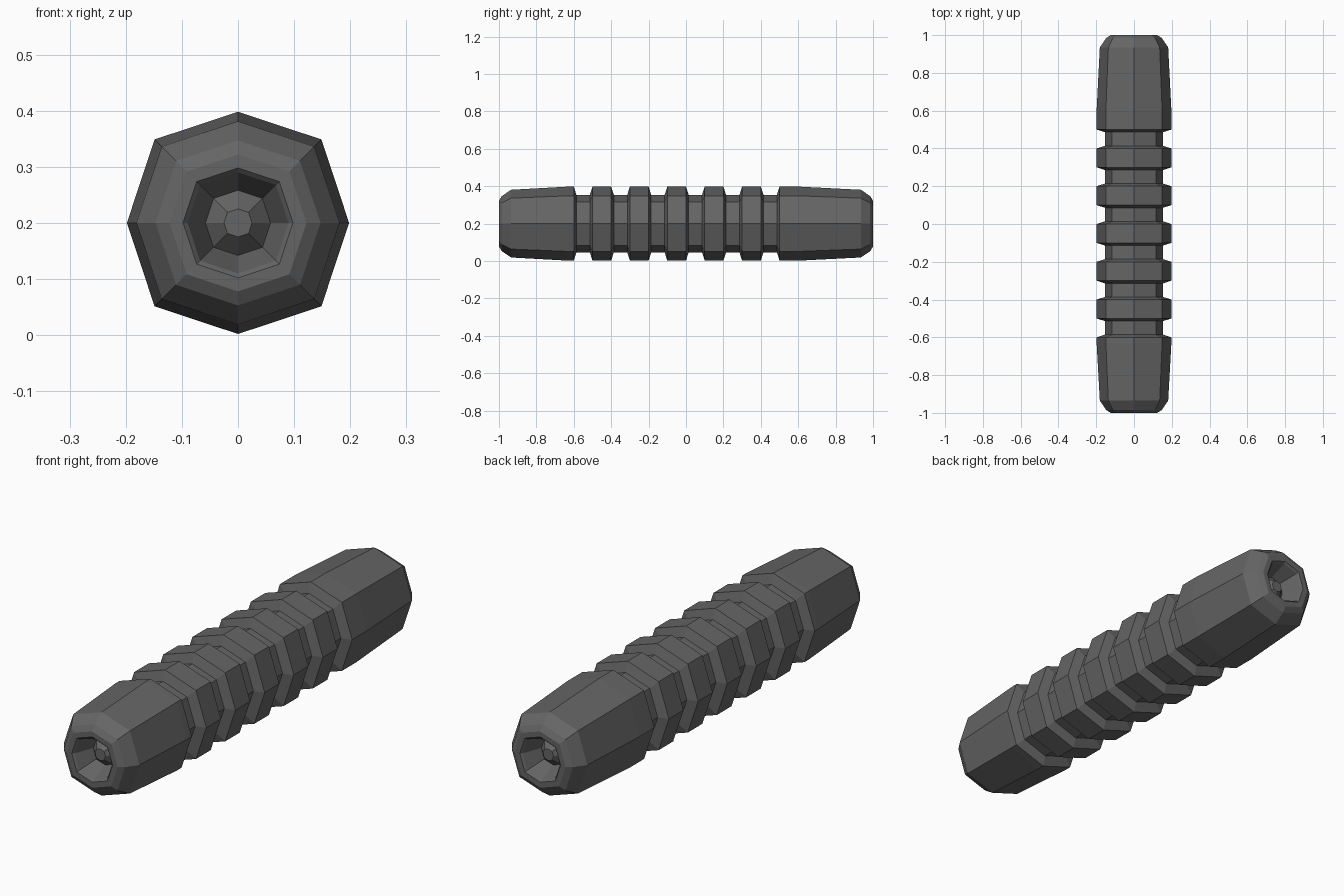
import bpy, bmesh, math

if "Cube" in bpy.data.objects:
    bpy.data.objects.remove(bpy.data.objects["Cube"])

R, G = 0.198, 0.154   # ridge and groove radii

# End cap, from the centre of the recess out to the tapered shoulder: (y from middle, radius)
cap = [(0.945, 0.025), (0.91, 0.058), (0.992, 0.09),
       (1.0, 0.098), (1.0, 0.122), (0.985, 0.147), (0.935, 0.181)]

# Full profile along y: front cap, six grooves, back cap
profile = [(-y, r) for y, r in cap] + [(-0.63, R)]
for i in range(6):
    a = -0.6 + 0.2 * i
    profile += [(a, R), (a + 0.014, G), (a + 0.086, G), (a + 0.1, R)]
profile += [(0.6, R)] + cap[::-1]

# Eight-sided lathe, diagonal corners slightly further out
bm = bmesh.new()
rings = []
for y, r in profile:
    ring = []
    for k in range(8):
        t = k * math.pi / 4
        s = r * (1.062 if k % 2 else 1.0)
        ring.append(bm.verts.new((s * math.cos(t), y, 0.2 + s * math.sin(t))))
    rings.append(ring)
for a, b in zip(rings, rings[1:]):
    for k in range(8):
        n = (k + 1) % 8
        bm.faces.new((a[k], a[n], b[n], b[k]))
bm.faces.new(rings[0])
bm.faces.new(rings[-1])
bmesh.ops.recalc_face_normals(bm, faces=bm.faces)

mesh = bpy.data.meshes.new("ribbed_handle")
bm.to_mesh(mesh)
bm.free()
mat = bpy.data.materials.new("dark_grey")
mat.diffuse_color = (0.13, 0.13, 0.13, 1)
mat.use_nodes = True
mat.node_tree.nodes["Principled BSDF"].inputs["Base Color"].default_value = mat.diffuse_color
mesh.materials.append(mat)
bpy.context.collection.objects.link(bpy.data.objects.new("ribbed_handle", mesh))
